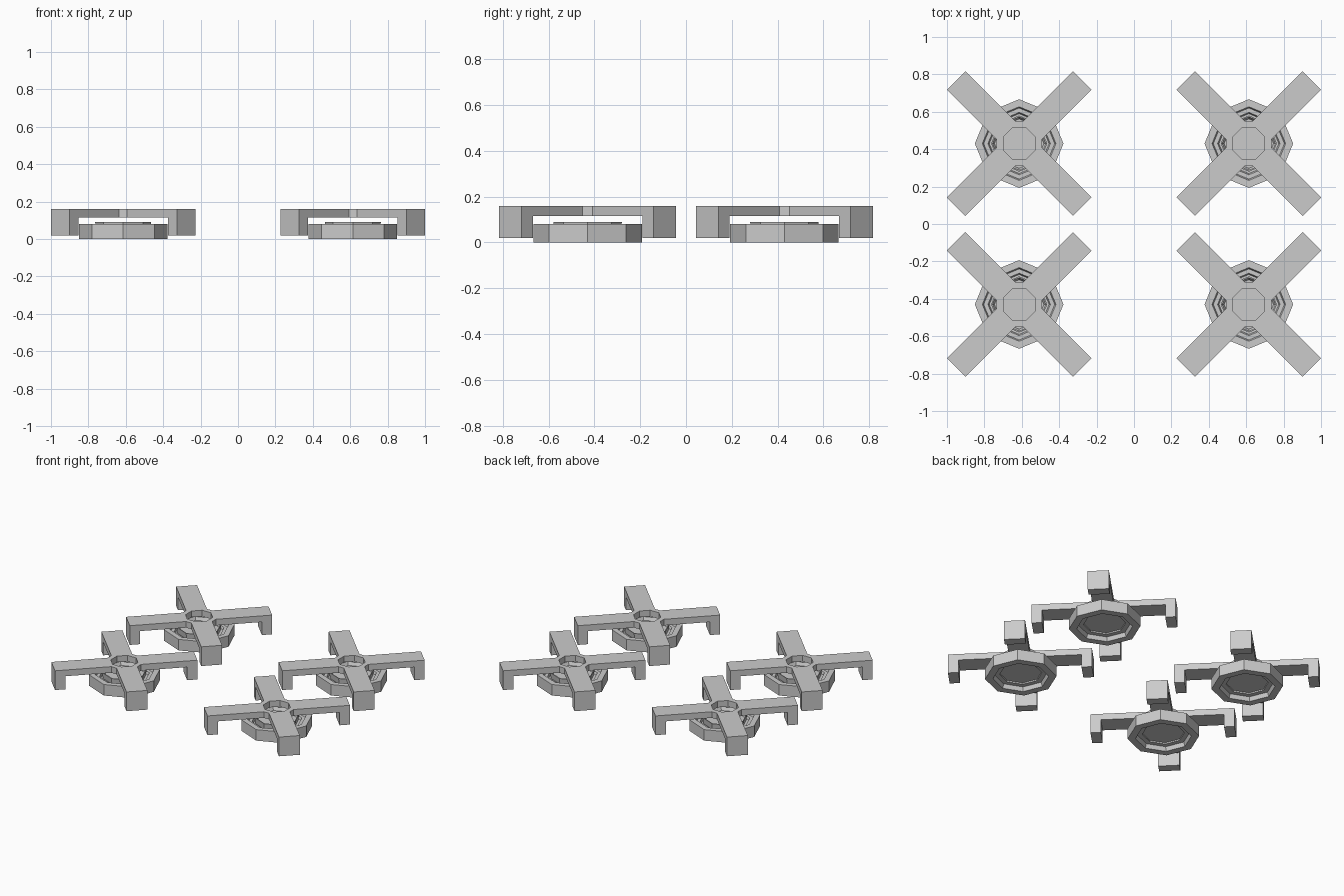
import bpy, bmesh
from math import sin, cos, pi
from mathutils import Vector

if "Cube" in bpy.data.objects:
    bpy.data.objects.remove(bpy.data.objects["Cube"])

SIDES = 8
CX, CY = 0.614, 0.43


def lathe(bm, profile, phase=0.0):
    # closed (r, z) profile turned round z; points on the axis become one vertex
    rings = []
    for r, z in profile:
        if r == 0:
            rings.append([bm.verts.new((0, 0, z))] * SIDES)
        else:
            rings.append([bm.verts.new((r * cos(phase + 2 * pi * i / SIDES),
                                        r * sin(phase + 2 * pi * i / SIDES), z))
                          for i in range(SIDES)])
    for a, b in zip(rings, rings[1:] + rings[:1]):
        if a[0] is a[1] and b[0] is b[1]:
            continue
        for i in range(SIDES):
            j = (i + 1) % SIDES
            bm.faces.new(list(dict.fromkeys((a[i], a[j], b[j], b[i]))))


def prism(bm, profile, half_width, angle):
    # (r, z) side profile extruded sideways, then turned round z
    u = Vector((cos(angle), sin(angle), 0))
    v = Vector((-sin(angle), cos(angle), 0))
    sides = [[bm.verts.new(u * r + v * s * half_width + Vector((0, 0, z)))
              for r, z in profile] for s in (-1, 1)]
    bm.faces.new(sides[0])
    bm.faces.new(sides[1][::-1])
    n = len(profile)
    for i in range(n):
        j = (i + 1) % n
        bm.faces.new((sides[0][i], sides[1][i], sides[1][j], sides[0][j]))


def make_mesh(name, build):
    bm = bmesh.new()
    build(bm)
    bmesh.ops.recalc_face_normals(bm, faces=bm.faces)
    me = bpy.data.meshes.new(name)
    bm.to_mesh(me)
    bm.free()
    return me


def base_ring(bm):
    # stepped outer ring, open in the middle
    lathe(bm, [(0.237, 0), (0.237, 0.08), (0.197, 0.08), (0.19, 0.062),
               (0.167, 0.062), (0.16, 0.045), (0.14, 0.045),
               (0.14, 0.03), (0.175, 0.03), (0.185, 0)])


def burner_dish(bm):
    # flared shallow dish in the centre
    lathe(bm, [(0, 0.068), (0.132, 0.068), (0.143, 0.09), (0.15, 0.09),
               (0.142, 0.04), (0, 0.04)])


def grate(bm):
    # octagonal hub with a hole, and four arms with end legs
    k = 1 / cos(pi / 8)
    lathe(bm, [(0.085 * k, 0.115), (0.12 * k, 0.115),
               (0.12 * k, 0.16), (0.085 * k, 0.16)], pi / 8)
    arm = [(0.1, 0.115), (0.408, 0.115), (0.408, 0.02),
           (0.477, 0.02), (0.477, 0.16), (0.1, 0.16)]
    for i in range(4):
        prism(bm, arm, 0.07, pi / 4 + i * pi / 2)


# four burners share the same part meshes
parts = {n: make_mesh(n, f) for n, f in
         (("burner_ring", base_ring), ("burner_dish", burner_dish), ("grate", grate))}
for sx, side in ((-1, "left"), (1, "right")):
    for sy, end in ((-1, "front"), (1, "back")):
        for name, me in parts.items():
            ob = bpy.data.objects.new(f"{name}_{end}_{side}", me)
            ob.location = (sx * CX, sy * CY, 0)
            bpy.context.collection.objects.link(ob)
